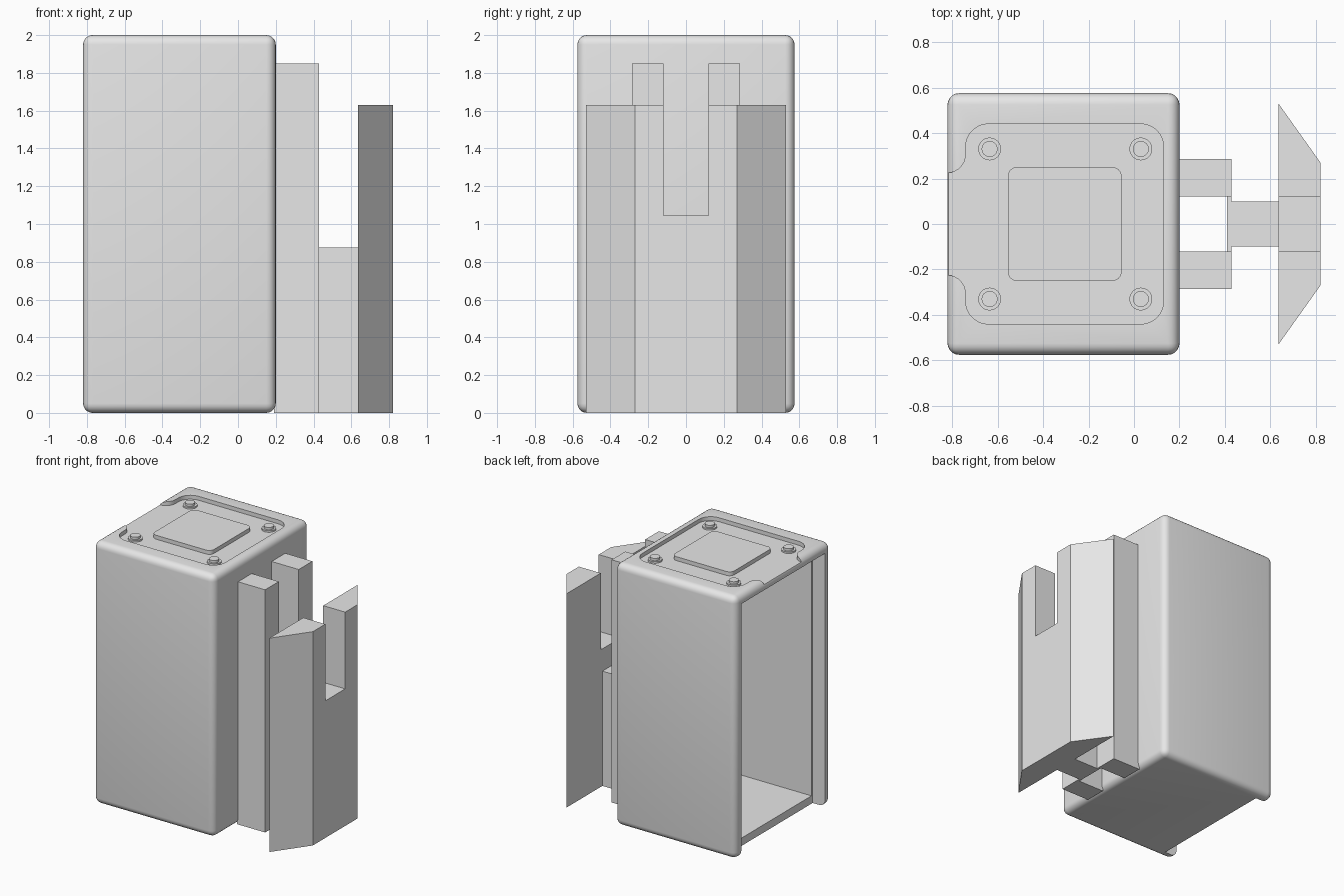
import bpy, bmesh, math
from mathutils import Vector

old = bpy.data.objects.get("Cube")
if old:
    bpy.data.objects.remove(old, do_unlink=True)

# Single plain grey finish
grey = bpy.data.materials.new("light_grey")
grey.use_nodes = True
GREY = (0.8, 0.8, 0.8, 1)
grey.diffuse_color = GREY
grey.node_tree.nodes["Principled BSDF"].inputs["Base Color"].default_value = GREY


def rounded(points, steps=8):
    """Round the corners of an outline given as (x, y, radius)."""
    out = []
    for i, (x, y, r) in enumerate(points):
        p = Vector((x, y))
        if r == 0:
            out.append(p)
            continue
        a = (Vector(points[i - 1][:2]) - p).normalized()
        b = (Vector(points[(i + 1) % len(points)][:2]) - p).normalized()
        centre = p + (a + b) * r
        for k in range(steps + 1):
            t = k / steps * math.pi / 2
            out.append(centre - b * r * math.cos(t) - a * r * math.sin(t))
    return out


def prism(name, outline, z0, z1):
    """Extrude an xy outline from z0 to z1."""
    bm = bmesh.new()
    face = bm.faces.new([bm.verts.new((p[0], p[1], z0)) for p in outline])
    ext = bmesh.ops.extrude_face_region(bm, geom=[face])
    verts = [g for g in ext["geom"] if isinstance(g, bmesh.types.BMVert)]
    bmesh.ops.translate(bm, verts=verts, vec=(0, 0, z1 - z0))
    bmesh.ops.recalc_face_normals(bm, faces=bm.faces)
    mesh = bpy.data.meshes.new(name)
    bm.to_mesh(mesh)
    bm.free()
    mesh.materials.append(grey)
    obj = bpy.data.objects.new(name, mesh)
    bpy.context.collection.objects.link(obj)
    return obj


def box(name, x0, x1, y0, y1, z0, z1):
    return prism(name, [(x0, y0), (x1, y0), (x1, y1), (x0, y1)], z0, z1)


def bake(obj):
    """Apply every modifier on an object."""
    graph = bpy.context.evaluated_depsgraph_get()
    mesh = bpy.data.meshes.new_from_object(obj.evaluated_get(graph))
    obj.modifiers.clear()
    obj.data = mesh


def cut(obj, cutter):
    mod = obj.modifiers.new("cut", 'BOOLEAN')
    mod.operation = 'DIFFERENCE'
    mod.solver = 'EXACT'
    mod.object = cutter
    bake(obj)
    bpy.data.objects.remove(cutter, do_unlink=True)


def smooth(obj):
    bpy.ops.object.select_all(action='DESELECT')
    obj.select_set(True)
    bpy.context.view_layer.objects.active = obj
    bpy.ops.object.shade_smooth_by_angle(angle=math.radians(30))


# Rounded housing, open on the -x side
housing = box("housing", -0.82, 0.2, -0.575, 0.575, 0, 2)
bev = housing.modifiers.new("round", 'BEVEL')
bev.width, bev.segments = 0.05, 5
bake(housing)
cut(housing, box("cavity", -1, 0.1, -0.49, 0.49, 0.06, 1.93))
cut(housing, box("door_rebate", -1, -0.715, -0.505, 0.505, -0.1, 1.931))

# Shallow lid recess, running out over the open side
half = [(0.13, 0.44, 0.1), (-0.74, 0.44, 0.1), (-0.74, 0.225, 0.08), (-0.9, 0.225, 0)]
outline = half + [(x, -y, r) for x, y, r in reversed(half)]
cut(housing, prism("lid_recess", rounded(outline), 1.97, 2.1))
smooth(housing)

# Raised square pad on the lid
pad = prism("lid_pad", rounded([(-0.555, -0.25, 0.04), (-0.055, -0.25, 0.04),
                                (-0.055, 0.25, 0.04), (-0.555, 0.25, 0.04)]), 1.965, 2)
smooth(pad)

# Four stepped bosses around the pad
for x in (-0.635, 0.03):
    for y in (-0.33, 0.33):
        for part, r, top in (("washer", 0.05, 1.982), ("stud", 0.035, 2)):
            ring = [(x + r * math.cos(a * math.pi / 16), y + r * math.sin(a * math.pi / 16))
                    for a in range(32)]
            smooth(prism("lid_" + part, ring, 1.965, top))

# Twin guide rails on the +x wall
for side, s in (("back", 1), ("front", -1)):
    y0, y1 = sorted((s * 0.12, s * 0.285))
    box(side + "_rail", 0.19, 0.428, y0, y1, 0, 1.85)

# Low web and connecting block
box("rail_web", 0.41, 0.428, -0.12, 0.12, 0, 0.875)
box("connector", 0.428, 0.635, -0.1, 0.1, 0, 0.875)

# Tapered outer plate with a slot in its top edge
plate = prism("slotted_plate", [(0.635, -0.53), (0.82, -0.27), (0.82, 0.27), (0.635, 0.53)], 0, 1.63)
cut(plate, box("slot", 0.5, 1, -0.12, 0.12, 1.045, 2))
